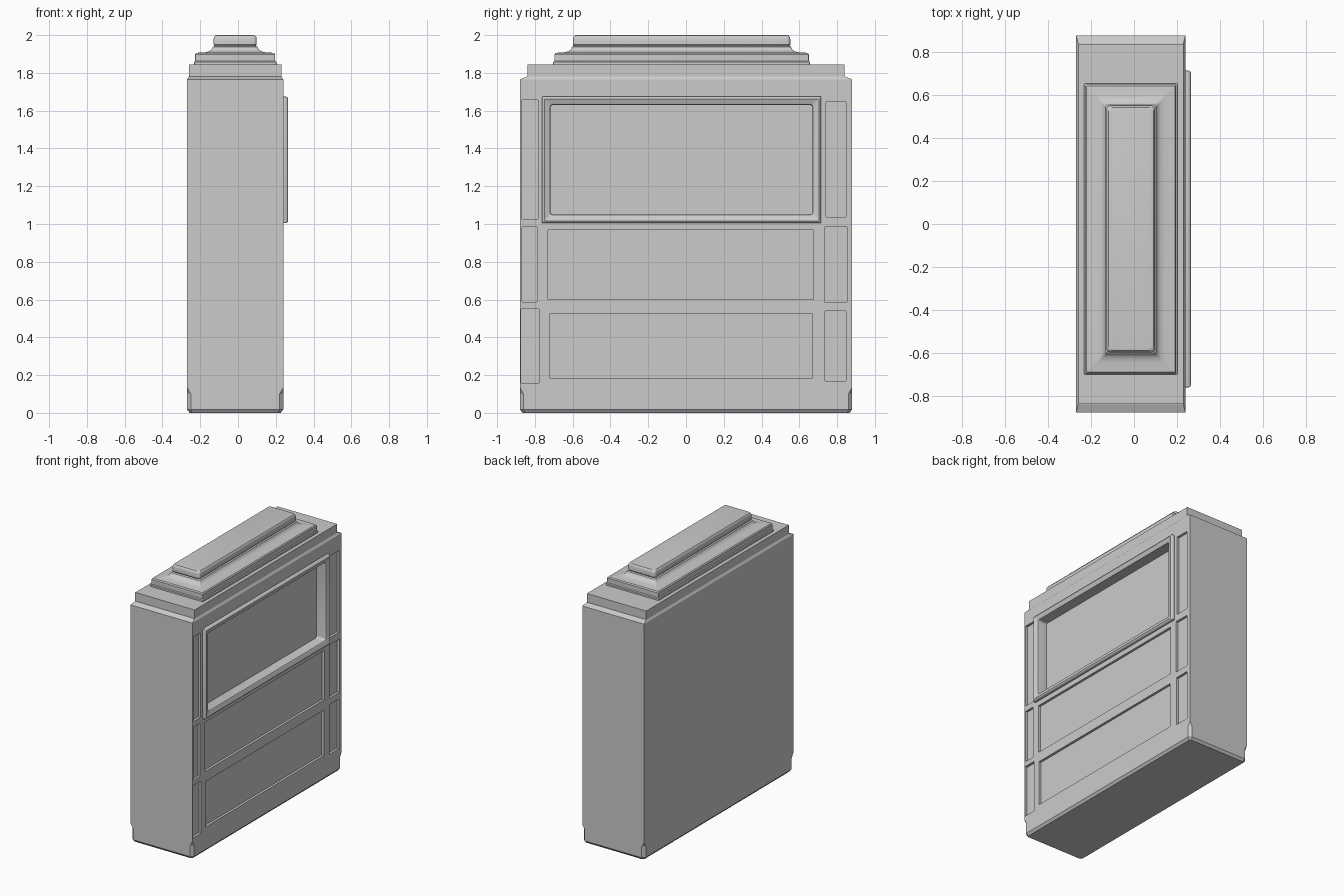
import bpy, bmesh, math

if "Cube" in bpy.data.objects:
    bpy.data.objects.remove(bpy.data.objects["Cube"])


def ring(u0, u1, v0, v1, inset, w, r, n):
    """Rounded (or, with n=1, chamfered) rectangle at height w."""
    u0, u1, v0, v1 = u0 + inset, u1 - inset, v0 + inset, v1 - inset
    pts = []
    corners = [(u1 - r, v1 - r), (u0 + r, v1 - r), (u0 + r, v0 + r), (u1 - r, v0 + r)]
    for k, (cu, cv) in enumerate(corners):
        for i in range(n + 1):
            a = math.pi / 2 * (k + i / n)
            pts.append((cu + r * math.cos(a), cv + r * math.sin(a), w))
    return pts


def loft(name, rings, closed=False, sideways=False):
    """Skin a stack of rings; sideways maps (u, v, w) to (y, z, x)."""
    bm = bmesh.new()
    loops = [[bm.verts.new((p[2], p[0], p[1]) if sideways else p) for p in r] for r in rings]
    pairs = list(zip(loops, loops[1:]))
    if closed:
        pairs.append((loops[-1], loops[0]))
    else:
        bm.faces.new(loops[0][::-1])
        bm.faces.new(loops[-1])
    n = len(loops[0])
    for a, b in pairs:
        for i in range(n):
            j = (i + 1) % n
            bm.faces.new((a[i], a[j], b[j], b[i]))
    bmesh.ops.remove_doubles(bm, verts=bm.verts, dist=1e-5)
    bmesh.ops.recalc_face_normals(bm, faces=bm.faces)
    return finish(name, bm)


def finish(name, bm):
    me = bpy.data.meshes.new(name)
    bm.to_mesh(me)
    bm.free()
    ob = bpy.data.objects.new(name, me)
    bpy.context.collection.objects.link(ob)
    return ob


def activate(ob):
    bpy.ops.object.select_all(action='DESELECT')
    ob.select_set(True)
    bpy.context.view_layer.objects.active = ob


FACE = 0.24            # x of the panelled side
FLOOR = 0.18           # x of the big recess floor
BODY = (-0.27, FACE, -0.88, 0.88)

# main body: chamfered foot, chamfer-stopped corners, sloped shoulder
body = loft("body", [
    ring(*BODY, 0.014, 0.0, 0.012, 1),
    ring(*BODY, 0.0, 0.018, 0.02, 1),
    ring(*BODY, 0.0, 0.10, 0.02, 1),
    ring(*BODY, 0.0, 0.135, 0.0, 1),
    ring(*BODY, 0.0, 1.765, 0.0, 1),
    ring(-0.26, 0.23, -0.842, 0.842, 0.0, 1.78, 0.0, 1)])

# recessed panels: y0, y1, z0, z1, floor x
SHALLOW = FACE - 0.018
panels = [
    (-0.868, -0.783, 1.026, 1.656, SHALLOW),
    (-0.868, -0.788, 0.587, 0.984, SHALLOW),
    (-0.873, -0.778, 0.159, 0.550, SHALLOW),
    (0.741, 0.847, 1.037, 1.646, SHALLOW),
    (0.733, 0.852, 0.587, 0.984, SHALLOW),
    (0.737, 0.847, 0.169, 0.540, SHALLOW),
    (-0.730, 0.675, 0.600, 0.968, SHALLOW),
    (-0.723, 0.670, 0.185, 0.524, SHALLOW),
    (-0.726, 0.678, 1.041, 1.636, FLOOR)]
bm = bmesh.new()
for y0, y1, z0, z1, x0 in panels:
    box = bmesh.ops.create_cube(bm, size=1)["verts"]
    bmesh.ops.scale(bm, vec=(0.4 - x0, y1 - y0, z1 - z0), verts=box)
    bmesh.ops.translate(bm, vec=((0.4 + x0) / 2, (y0 + y1) / 2, (z0 + z1) / 2), verts=box)
cutter = finish("panel_cutter", bm)
cutter.hide_render = True
mod = body.modifiers.new("panels", 'BOOLEAN')
mod.operation, mod.solver, mod.object = 'DIFFERENCE', 'EXACT', cutter
activate(body)
bpy.ops.object.modifier_apply(modifier=mod.name)
bpy.data.objects.remove(cutter)

# raised moulding round the big recess, lining its walls
FRAME = (-0.762, 0.715, 1.005, 1.675)
profile = [(0.0, 0.235, 0.004), (0.0, 0.256, 0.004), (0.004, 0.262, 0.005),
           (0.012, 0.266, 0.006), (0.018, 0.262, 0.008), (0.036, 0.260, 0.012),
           (0.043, 0.254, 0.014), (0.045, 0.246, 0.014),
           (0.045, FLOOR - 0.005, 0.014), (0.03, FLOOR - 0.005, 0.008)]
frame = loft("panel_frame", [ring(*FRAME, i, x, r, 4) for i, x, r in profile],
             closed=True, sideways=True)

# lower top step
loft("top_step", [ring(-0.26, 0.23, -0.84, 0.84, 0, z, 0, 1) for z in (1.775, 1.845)])

# stepped plinth with coved rise to the rounded cap block
CAP = (-0.233, 0.203, -0.703, 0.656)
profile = [(0.0, 1.84, 0.004), (0.0, 1.857, 0.004), (0.006, 1.862, 0.004),
           (0.006, 1.898, 0.004), (0.012, 1.906, 0.004), (0.06, 1.909, 0.006),
           (0.082, 1.915, 0.008), (0.095, 1.926, 0.010), (0.100, 1.938, 0.012),
           (0.109, 1.943, 0.014), (0.104, 1.950, 0.018), (0.104, 1.980, 0.018),
           (0.107, 1.991, 0.018), (0.113, 1.998, 0.016), (0.122, 2.0, 0.014)]
cap = loft("cap", [ring(*CAP, i, z, r, 5) for i, z, r in profile])

for ob in (frame, cap):
    activate(ob)
    bpy.ops.object.shade_smooth_by_angle(angle=math.radians(35))
